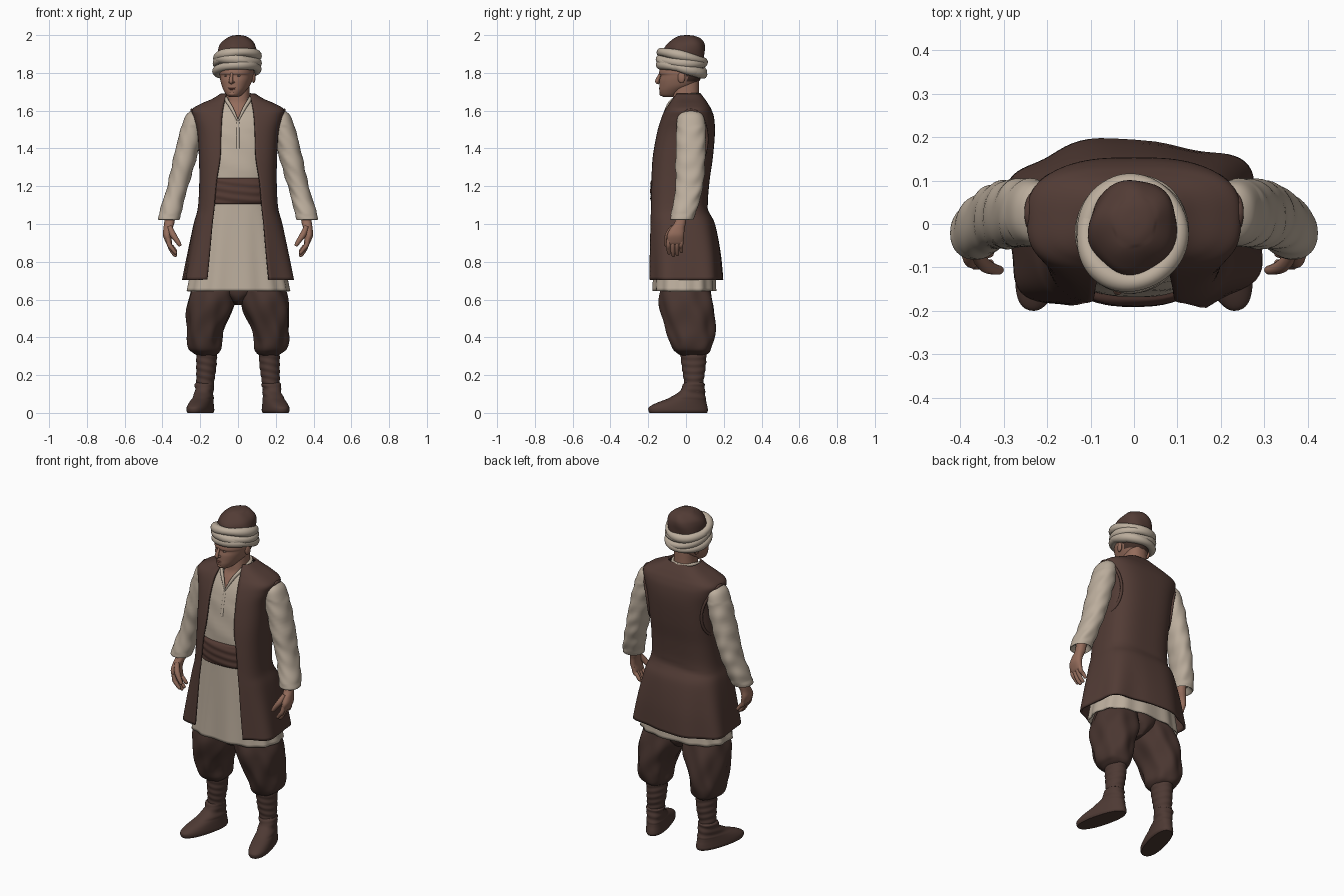
import bpy, bmesh, math
from math import sin, cos, pi
from mathutils import Vector, Matrix


def material(name, r, g, b):
    m = bpy.data.materials.new(name)
    m.diffuse_color = (r, g, b, 1)
    return m


CREAM = material("cream linen", .50, .42, .335)
VEST = material("brown wool", .085, .045, .036)
TROUSER = material("dark brown cloth", .068, .037, .030)
SASH = material("reddish brown sash", .085, .042, .033)
BOOT = material("brown leather", .076, .042, .034)
SKIN = material("skin", .295, .15, .105)
LIP = material("lips", .24, .10, .075)
HAIR = material("dark hair", .06, .032, .024)
EYE = material("eye white", .36, .25, .20)


def spline(rows, sub):
    """Smooth interpolation through rows of numbers."""
    out, k = [], len(rows) - 1
    for i in range(k):
        a, b, c, d = rows[max(i - 1, 0)], rows[i], rows[i + 1], rows[min(i + 2, k)]
        for s in range(sub):
            t = s / sub
            out.append([.5 * (2 * q + (r - p) * t + (2 * p - 5 * q + 4 * r - w) * t * t
                              + (3 * q - p - 3 * r + w) * t ** 3) for p, q, r, w in zip(a, b, c, d)])
    return out + [list(rows[-1])]


def finish(name, bm, mat):
    me = bpy.data.meshes.new(name)
    bm.to_mesh(me)
    bm.free()
    me.materials.append(mat)
    ob = bpy.data.objects.new(name, me)
    bpy.context.collection.objects.link(ob)
    return ob


def skin_rings(bm, rings, wrap, caps):
    vs = [[bm.verts.new(p) for p in r] for r in rings]
    n = len(vs[0])
    for lo, hi in zip(vs, vs[1:]):
        for j in range(n if wrap else n - 1):
            k = (j + 1) % n
            bm.faces.new((lo[j], lo[k], hi[k], hi[j]))
    if caps:
        bm.faces.new(vs[0][::-1])
        bm.faces.new(vs[-1])


def loft(name, mat, rows, p=2, fold=None, sub=6, n=48, shell=0, s=1):
    """Stack of level cross-sections: z, centre x, half width, front y, back y, front opening."""
    rings = []
    for z, cx, rx, yf, yb, *e in spline(rows, sub):
        t0 = math.asin(min(1, max(0, e[0]) / rx) ** (p / 2)) if shell else 0
        ring, cy, ry = [], (yf + yb) / 2, (yb - yf) / 2
        for j in range(n + 1 if shell else n):
            t = t0 + (2 * pi - 2 * t0) * j / n
            f = fold(t, z) if fold else 0
            a, b = sin(t), cos(t)
            ring.append((s * cx + rx * math.copysign(abs(a) ** (2 / p), a) + f * a,
                         cy - ry * math.copysign(abs(b) ** (2 / p), b) - f * b, z))
        rings.append(ring)
    bm = bmesh.new()
    skin_rings(bm, rings, not shell, not shell)
    if shell:
        bmesh.ops.remove_doubles(bm, verts=bm.verts, dist=1e-5)
    ob = finish(name, bm, mat)
    if shell:
        m = ob.modifiers.new("thickness", "SOLIDIFY")
        m.thickness, m.offset = shell, -1
    return ob


def sweep(name, mat, rows, closed=False, n=10, sub=5, up=(0, 0, 1), flat=1):
    """Round tube along points x, y, z, radius."""
    pts = rows if closed else spline(rows, sub)
    k, rings = len(pts), []
    for i, (x, y, z, r) in enumerate(pts):
        a = pts[(i - 1) % k if closed else max(i - 1, 0)]
        b = pts[(i + 1) % k if closed else min(i + 1, k - 1)]
        t = (Vector(b[:3]) - Vector(a[:3])).normalized()
        u = t.cross(Vector(up)).normalized()
        v = u.cross(t)
        rings.append([Vector((x, y, z)) + r * (cos(q) * u * flat + sin(q) * v)
                      for q in (2 * pi * j / n for j in range(n))])
    bm = bmesh.new()
    skin_rings(bm, rings + rings[:1] if closed else rings, True, not closed)
    bmesh.ops.remove_doubles(bm, verts=bm.verts, dist=1e-6)
    bmesh.ops.recalc_face_normals(bm, faces=bm.faces)
    return finish(name, bm, mat)


def blob(name, mat, loc, size):
    bm = bmesh.new()
    bmesh.ops.create_uvsphere(bm, u_segments=20, v_segments=12, radius=1,
                              matrix=Matrix.Translation(loc) @ Matrix.Diagonal((*size, 1)))
    return finish(name, bm, mat)


# Long sleeveless vest, open at the front
loft("vest", VEST, [
    (.705, 0, .294, -.207, .188, .167), (.85, 0, .267, -.205, .178, .152), (1.0, 0, .236, -.201, .152, .138),
    (1.085, 0, .213, -.198, .117, .128), (1.22, 0, .205, -.193, .124, .116), (1.35, 0, .207, -.182, .142, .095),
    (1.48, 0, .215, -.158, .153, .09), (1.56, 0, .236, -.133, .149, .085), (1.605, 0, .244, -.112, .135, .08),
    (1.635, 0, .2, -.092, .118, .075), (1.662, 0, .138, -.075, .1, .07), (1.69, 0, .092, -.058, .078, .064)],
    p=3, n=80, shell=.012, fold=lambda t, z: .011 * sin(6 * t + .6) * min(1, max(0, (1.06 - z) / .35))
    - .004 * math.exp(-((z - 1.08 - .03 * sin(t)) / .012) ** 2) * max(0, -cos(t)))

# Knee-length shirt with an open neck
loft("shirt", CREAM, [
    (.645, 0, .272, -.174, .157, 0), (.8, 0, .242, -.17, .148, 0), (1.0, 0, .205, -.166, .115, 0),
    (1.15, 0, .18, -.164, .095, 0), (1.3, 0, .183, -.166, .108, 0), (1.45, 0, .195, -.148, .13, 0),
    (1.54, 0, .2, -.128, .125, 0), (1.6, 0, .17, -.102, .105, .028), (1.64, 0, .11, -.078, .088, .046),
    (1.668, 0, .078, -.06, .075, .052)],
    p=2.5, n=96, shell=.008,
    fold=lambda t, z: .011 * max(0, 1.1 - z) * sin(13 * t) + .002 * sin(40 * z + 5 * t) * (z > 1.25) * (z < 1.5))
sweep("shirt_placket", CREAM, [(0, -.126, 1.54, .004), (0, -.144, 1.47, .004),
                               (0, -.157, 1.4, .004)], up=(0, 1, 0), flat=2)

# Waist sash with layered folds
loft("sash", SASH, [(1.105, 0, .18, -.168, .09), (1.115, 0, .188, -.184, .1), (1.17, 0, .188, -.189, .1),
                    (1.23, 0, .187, -.185, .102), (1.243, 0, .18, -.168, .09)],
     p=2.4, sub=10, n=64, fold=lambda t, z: .0022 * sin(150 * z + 2.5 * sin(t * 2 + .5)))

# Neck and upper chest
loft("neck", SKIN, [(1.5, 0, .14, -.125, .09), (1.55, 0, .14, -.113, .09), (1.6, 0, .1, -.092, .085),
                    (1.64, 0, .071, -.073, .077), (1.68, 0, .062, -.068, .07), (1.76, 0, .06, -.06, .07)], p=2.3)

# Pelvis part of the trousers
loft("trouser_seat", TROUSER, [(.57, 0, .015, -.05, .07), (.6, 0, .05, -.1, .11),
                               (.66, 0, .13, -.12, .125), (.8, 0, .15, -.11, .1)])

for s, side in ((1, "left"), (-1, "right")):
    # Baggy trouser leg gathered under the knee
    loft(side + "_trouser_leg", TROUSER, [
        (.305, .165, .05, -.03, .1), (.318, .168, .068, -.048, .12), (.34, .174, .085, -.07, .133),
        (.39, .177, .092, -.09, .148), (.46, .168, .1, -.112, .154), (.55, .148, .123, -.135, .15),
        (.63, .133, .122, -.138, .135), (.76, .1, .105, -.115, .1)], s=s, p=2.2, sub=7, n=64,
        fold=lambda t, z: .004 * sin(7 * t + 14 * z) * min(1, (z - .3) / .1) + .003 * sin(5 * t - 30 * z))
    # Wrapped shin and soft boot
    loft(side + "_leg_wrap", BOOT, [(.11, .177, .044, -.006, .09), (.16, .174, .047, -.01, .092),
                                    (.24, .168, .053, -.022, .104), (.335, .165, .056, -.032, .11)],
         s=s, sub=18, fold=lambda t, z: .0015 * sin(170 * z + 2 * sin(t)))
    boot = loft(side + "_boot", BOOT, [
        (0, 0, .053, -.242, .07), (.012, 0, .059, -.248, .075), (.03, 0, .058, -.245, .073),
        (.05, 0, .055, -.21, .068), (.073, 0, .051, -.15, .064), (.1, 0, .047, -.095, .06),
        (.13, 0, .047, -.064, .057), (.15, 0, .051, -.059, .056), (.16, 0, .044, -.05, .045)],
        p=2.3, fold=lambda t, z: .002 * sin(150 * z + t) * (z > .07))
    boot.data.transform(Matrix.Translation((s * .177, .042, 0)) @ Matrix.Rotation(s * .26, 4, "Z"))
    # Loose sleeve
    loft(side + "_sleeve", CREAM, [
        (1.05, .362, .03, -.055, .015), (1.026, .363, .05, -.074, .034), (1.03, .365, .058, -.082, .042),
        (1.1, .348, .057, -.07, .066), (1.2, .319, .055, -.055, .09), (1.3, .293, .06, -.056, .1),
        (1.45, .256, .062, -.052, .105), (1.53, .236, .058, -.05, .102), (1.575, .226, .05, -.04, .09),
        (1.598, .22, .03, -.01, .06), (1.603, .22, .008, .02, .035)], s=s, sub=8, p=2.2,
        fold=lambda t, z: .003 * sin(62 * z + 4 * sin(t + .5)) * sin(2 * t + 11 * z) * (1.05 < z < 1.52))
    # Armhole border
    sweep(side + "_armhole_border", VEST, [
        (s * (.22 + .025 * sin(a) - (.036 if cos(a) > 0 else .024) * cos(a) ** 2),
         .027 + .084 * cos(a), 1.45 + .153 * sin(a), .008)
        for a in (2 * pi * j / 40 for j in range(40))], closed=True, up=(1, 0, 0))
    # Shirt collar
    sweep(side + "_collar", CREAM, [
        (0, -.126, 1.545, .004), (s * .032, -.102, 1.61, .009), (s * .06, -.07, 1.655, .01),
        (s * .072, .005, 1.68, .01), (s * .045, .062, 1.685, .008), (0, .074, 1.685, .008)])
    # Hand with fingers and thumb
    loft(side + "_palm", SKIN, [(.892, .363, .012, -.098, -.018), (.905, .367, .017, -.1, -.014),
                                (.94, .375, .022, -.1, -.01), (.975, .371, .024, -.084, -.008),
                                (1.01, .363, .027, -.06, .0), (1.06, .358, .026, -.055, .005)], s=s, p=2.3)
    for i, (y, tip) in enumerate(((-.09, .842), (-.067, .828), (-.045, .833), (-.024, .85))):
        sweep(f"{side}_finger_{i + 1}", SKIN, [
            (s * .37, y, .925, .012), (s * .363, y - .003, .89, .0128), (s * .347, y - .003, tip + .026, .0112),
            (s * .33, y, tip + .004, .009), (s * .326, y, tip, .003)], up=(0, 1, 0))
    sweep(side + "_thumb", SKIN, [(s * .362, -.07, .985, .013), (s * .345, -.093, .945, .0165),
                                  (s * .323, -.104, .912, .013), (s * .308, -.106, .888, .0095),
                                  (s * .305, -.106, .883, .003)], up=(0, 1, 0))

# Head with short hair at the back
head = loft("head", SKIN, [
    (1.672, 0, .022, -.12, -.075), (1.682, 0, .038, -.137, -.04), (1.705, 0, .056, -.143, .0),
    (1.73, 0, .071, -.143, .045), (1.76, 0, .082, -.142, .072), (1.786, 0, .088, -.137, .085),
    (1.808, 0, .09, -.143, .09), (1.9, 0, .085, -.115, .085)], p=2.2)
head.data.materials.append(HAIR)
for f in head.data.polygons:
    if f.center.y > .025 and f.center.z > 1.755:
        f.material_index = 1
parts = [head,
         sweep("nose", SKIN, [(0, -.133, 1.805, .007), (0, -.145, 1.785, .008), (0, -.155, 1.763, .0105),
                              (0, -.156, 1.752, .011), (0, -.147, 1.744, .006)], up=(0, 1, 0)),
         blob("upper_lip", LIP, (0, -.138, 1.7205), (.022, .009, .004)),
         blob("lower_lip", LIP, (0, -.138, 1.714), (.019, .009, .0045)),
         blob("chin", SKIN, (0, -.127, 1.69), (.022, .017, .014))]
for s, side in ((1, "left"), (-1, "right")):
    parts += [blob(side + "_eye", EYE, (s * .032, -.128, 1.785), (.012, .006, .0045)),
              blob(side + "_iris", HAIR, (s * .032, -.1315, 1.785), (.0042, .003, .004)),
              blob(side + "_nostril", SKIN, (s * .01, -.142, 1.751), (.007, .01, .006)),
              blob(side + "_ear", SKIN, (s * .086, -.004, 1.776), (.01, .02, .03)),
              sweep(side + "_eyebrow", HAIR, [(s * .016, -.139, 1.799, .002), (s * .035, -.132, 1.803, .003),
                                              (s * .055, -.119, 1.798, .002)])]

# Felt cap
parts.append(loft("cap", VEST, [
    (1.83, 0, .1, -.118, .09), (1.9, 0, .102, -.12, .1), (1.935, 0, .098, -.112, .102), (1.96, 0, .086, -.092, .095),
    (1.983, 0, .06, -.065, .075), (1.996, 0, .034, -.035, .045), (2.0, 0, .006, -.002, .012)],
    fold=lambda t, z: .003 * sin(5 * t + 30 * z) * (z < 1.99)))

# Wound turban cloth: overlapping tilted strands
for i, dz in enumerate((-.028, -.006, .016, .038)):
    ring = []
    for j in range(64):
        a = 2 * pi * j / 64
        y = -.112 * cos(a)
        ring.append((.104 * sin(a), y - .022, 1.845 + dz - .21 * y + .013 * sin(a + 2.1 * i),
                     .0245 + .003 * sin(3 * a + i)))
    parts.append(sweep(f"turban_strand_{i + 1}", CREAM, ring, closed=True, n=14))

# Turn the head slightly to its right
turn = Matrix.Rotation(-.24, 4, "Z")
for ob in parts:
    ob.data.transform(turn)

# Smooth shading with sharp hems
for ob in bpy.context.scene.objects:
    ob.select_set(True)
bpy.context.view_layer.objects.active = head
bpy.ops.object.shade_smooth_by_angle(angle=math.radians(50))
